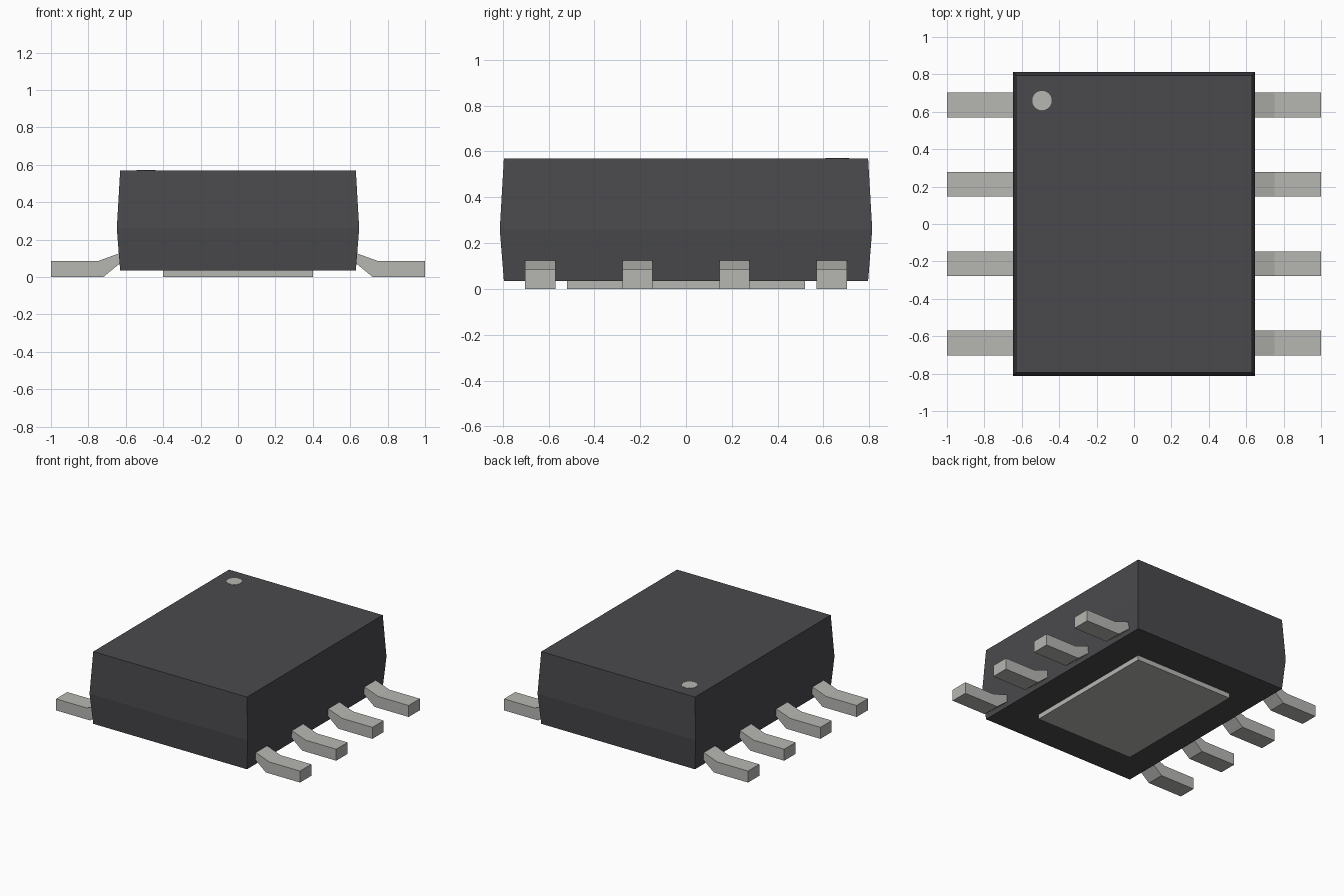
import bpy, bmesh

if "Cube" in bpy.data.objects:
    bpy.data.objects.remove(bpy.data.objects["Cube"], do_unlink=True)


def make_material(name, color):
    mat = bpy.data.materials.new(name)
    mat.use_nodes = True
    mat.diffuse_color = (*color, 1)
    mat.node_tree.nodes["Principled BSDF"].inputs["Base Color"].default_value = (*color, 1)
    return mat


dark = make_material("dark plastic", (0.068, 0.068, 0.076))
metal = make_material("light grey metal", (0.47, 0.47, 0.45))


def make_object(name, bm, mat):
    bmesh.ops.recalc_face_normals(bm, faces=bm.faces)
    mesh = bpy.data.meshes.new(name)
    bm.to_mesh(mesh)
    bm.free()
    mesh.materials.append(mat)
    obj = bpy.data.objects.new(name, mesh)
    bpy.context.collection.objects.link(obj)
    return obj


def stacked_box(name, layers, mat):
    """Join rectangles given as (half x, half y, z) from bottom to top."""
    bm = bmesh.new()
    rings = [[bm.verts.new((sx * hx, sy * hy, z))
              for sx, sy in ((-1, -1), (1, -1), (1, 1), (-1, 1))]
             for hx, hy, z in layers]
    bm.faces.new(rings[0])
    bm.faces.new(rings[-1])
    for low, high in zip(rings, rings[1:]):
        for i in range(4):
            j = (i + 1) % 4
            bm.faces.new((low[i], low[j], high[j], high[i]))
    return make_object(name, bm, mat)


# Package body, widest at the mould line, and the pad beneath it
stacked_box("body", [(0.63, 0.795, 0.035), (0.648, 0.813, 0.26), (0.63, 0.795, 0.57)], dark)
stacked_box("bottom_pad", [(0.4, 0.52, 0), (0.4, 0.52, 0.036)], metal)

# Round corner marker on the top
bm = bmesh.new()
bmesh.ops.create_cone(bm, cap_ends=True, segments=32, radius1=0.052, radius2=0.052, depth=0.004)
bmesh.ops.translate(bm, verts=bm.verts, vec=(-0.492, 0.66, 0.57))
make_object("corner_marker", bm, metal)

# Bent leads: side profile (x, z) extruded across the lead width
LEAD_PROFILE = [(0.60, 0.125), (0.64, 0.125), (0.75, 0.085), (1.0, 0.085),
                (1.0, 0.0), (0.72, 0.0), (0.635, 0.07), (0.60, 0.07)]
LEAD_WIDTH = 0.132


def make_lead(name, side, y):
    bm = bmesh.new()
    face = bm.faces.new([bm.verts.new((side * x, y - LEAD_WIDTH / 2, z))
                         for x, z in LEAD_PROFILE])
    result = bmesh.ops.extrude_face_region(bm, geom=[face])
    moved = [v for v in result["geom"] if isinstance(v, bmesh.types.BMVert)]
    bmesh.ops.translate(bm, verts=moved, vec=(0, LEAD_WIDTH, 0))
    make_object(name, bm, metal)


for label, side in (("left", 1), ("right", -1)):
    for i in range(4):
        make_lead(f"{label}_lead_{i + 1}", side, (i - 1.5) * 0.424)
